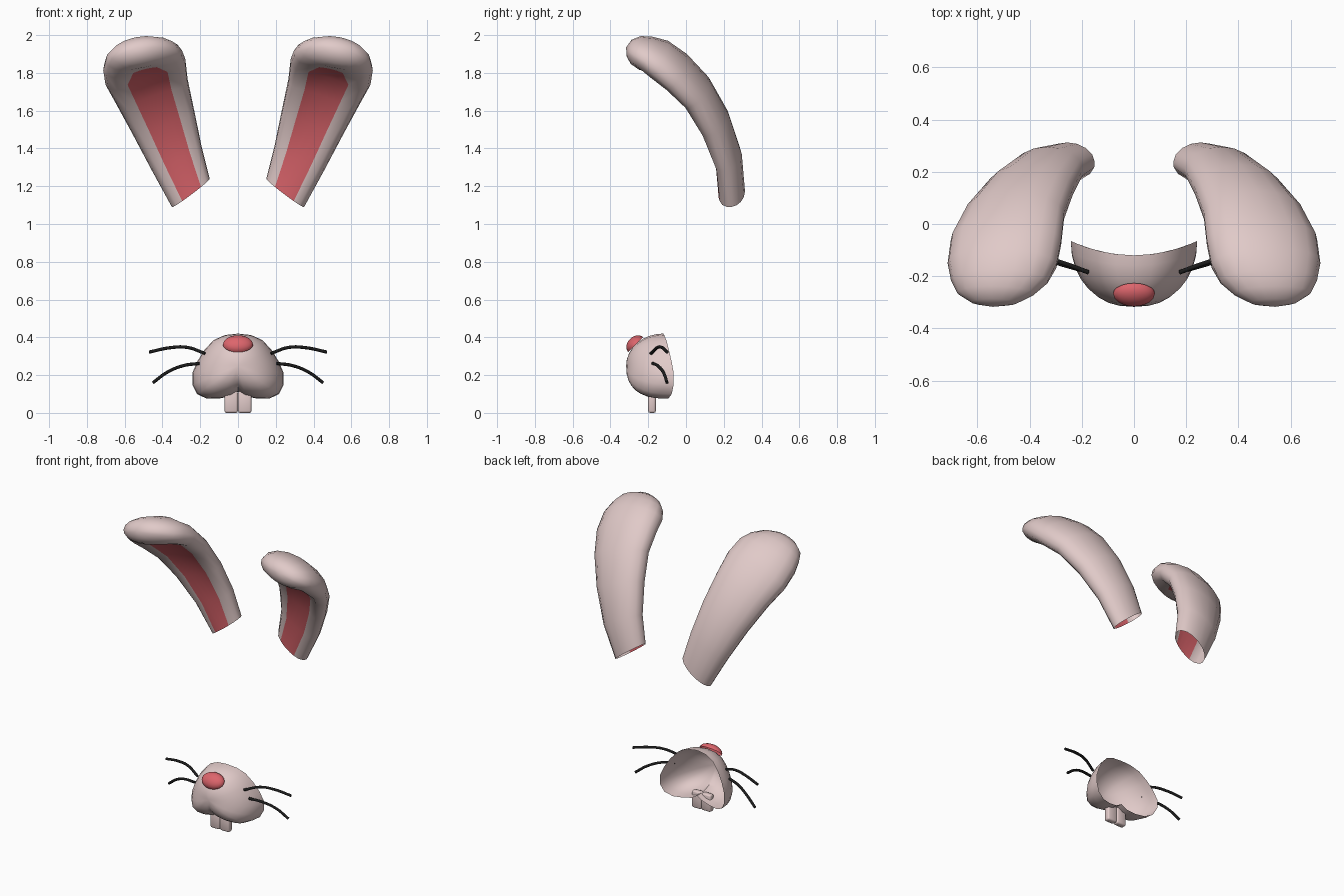
import bpy, bmesh, math
from mathutils import Vector

cube = bpy.data.objects.get("Cube")
if cube:
    bpy.data.objects.remove(cube)


def material(name, r, g, b):
    m = bpy.data.materials.new(name)
    m.use_nodes = True
    m.diffuse_color = (r, g, b, 1)
    bsdf = next(n for n in m.node_tree.nodes if n.type == 'BSDF_PRINCIPLED')
    bsdf.inputs["Base Color"].default_value = (r, g, b, 1)
    return m


FUR = material("pale fur", 0.75, 0.59, 0.58)
PINK = material("rose pink", 0.72, 0.13, 0.15)
BLACK = material("whisker black", 0.012, 0.012, 0.012)


def smooth(obj, angle=50):
    bpy.ops.object.select_all(action='DESELECT')
    obj.select_set(True)
    bpy.context.view_layer.objects.active = obj
    bpy.ops.object.shade_smooth_by_angle(angle=math.radians(angle))


def finish(bm, name, mats, angle=50):
    bmesh.ops.recalc_face_normals(bm, faces=bm.faces)
    mesh = bpy.data.meshes.new(name)
    bm.to_mesh(mesh)
    bm.free()
    for m in mats:
        mesh.materials.append(m)
    obj = bpy.data.objects.new(name, mesh)
    bpy.context.collection.objects.link(obj)
    smooth(obj, angle)
    return obj


def loft(bm, rings, tip, paint=lambda i, k: 0):
    """Skin closed rings in order and close the last one on a tip point."""
    rows = [[bm.verts.new(p) for p in ring] for ring in rings]
    n = len(rows[0])
    for i in range(len(rows) - 1):
        for k in range(n):
            j = (k + 1) % n
            f = bm.faces.new((rows[i][k], rows[i][j], rows[i + 1][j], rows[i + 1][k]))
            f.material_index = paint(i, k)
    end = bm.verts.new(tip)
    for k in range(n):
        bm.faces.new((rows[-1][k], rows[-1][(k + 1) % n], end))


# Ears: shallow-grooved tubes, open at the base, rounded at the tip
# station: centre x, y, z, half width, half thickness, roll, groove depth, floor width
STATIONS = [
    (.25, .238, 1.165, .125, .075, 37, .15, 1),
    (.325, .212, 1.35, .147, .086, 27, .5, 1),
    (.395, .14, 1.54, .175, .096, 22, .8, 1),
    (.455, .045, 1.70, .20, .10, 20, .9, 1),
    (.49, -.06, 1.805, .222, .105, 18, .9, 1),
    (.505, -.15, 1.867, .215, .11, 14, .7, .6),
    (.515, -.215, 1.90, .19, .094, 12, .2, .8),
    (.53, -.265, 1.92, .15, .075, 12, 0, 1),
    (.535, -.30, 1.93, .09, .045, 12, 0, 1),
]
EAR_TIP = (.54, -.317, 1.935)
LIP = [(.96, -.34), (.78, -.58), (.5, -.42), (.25, -.34)]
BACK = [(math.cos(a * math.pi / 8), math.sin(a * math.pi / 8)) for a in range(9)]
SECTION = BACK + [(-u, v) for u, v in LIP] + [(0, -.32)] + LIP[::-1]
FLOOR = len(BACK) + 2


def ear(name, side):
    centres = [Vector(s[:3]) for s in STATIONS] + [Vector(EAR_TIP)]
    rings = []
    for i, (x, y, z, hw, ht, roll, groove, floor) in enumerate(STATIONS):
        along = (centres[i + 1] - centres[max(i - 1, 0)]).normalized()
        a = math.radians(roll)
        across = Vector((math.cos(a), 0, -math.sin(a)))
        out = along.cross(across).normalized()
        ring = []
        for k, (u, v) in enumerate(SECTION):
            if FLOOR <= k <= FLOOR + 4:
                u *= floor
            if v < -.01:
                v = v * groove - math.sqrt(1 - u * u) * (1 - groove)
            p = centres[i] + across * u * hw + out * v * ht
            ring.append((p.x * side, p.y, p.z))
        rings.append(ring)
    bm = bmesh.new()
    loft(bm, rings, (EAR_TIP[0] * side, EAR_TIP[1], EAR_TIP[2]),
         lambda i, k: 1 if i < 5 and FLOOR <= k < FLOOR + 4 else 0)
    finish(bm, name, [FUR, PINK], 75)


ear("left_ear", 1)
ear("right_ear", -1)

# Muzzle: hollow two-cheeked dome, open at the back, fuller towards the chin
HALF = [(0, .42), (.07, .412), (.13, .385), (.18, .33), (.217, .27), (.242, .21),
        (.242, .15), (.217, .10), (.165, .075), (.10, .076), (.04, .088), (0, .112)]
OUTLINE = HALF + [(-x, z) for x, z in HALF[-2:0:-1]]
MID_Z, FRONT_Y, WIDE = .25, -.317, .242
rings = []
for step in range(8):
    t = math.pi / 2 * (1 - step / 8)
    ring = []
    for x, z in OUTLINE:
        drop = min(1, max(0, (.18 - z) / .09))
        power = 2 / (2 + .45 * drop)
        spread, depth = math.sin(t) ** power, math.cos(t) ** power
        rim = -.12 + .055 * (x / WIDE) ** 2
        ring.append((x * spread, rim + (FRONT_Y - rim) * depth,
                     MID_Z + (z - MID_Z) * spread))
    rings.append(ring)
bm = bmesh.new()
loft(bm, rings, (0, FRONT_Y, MID_Z))
finish(bm, "muzzle", [FUR], 60)

# Nose: half ball resting on the muzzle, facing forward and up
bm = bmesh.new()
bmesh.ops.create_uvsphere(bm, u_segments=20, v_segments=12, radius=1)
bmesh.ops.delete(bm, geom=[v for v in bm.verts if v.co.z < -.1], context='VERTS')
nose = finish(bm, "nose", [PINK])
nose.location = (0, -.266, .361)
nose.scale = (.08, .056, .043)
nose.rotation_euler = (math.radians(45), 0, 0)

# Front teeth: a pair of rounded blocks
for name, side in (("left_tooth", 1), ("right_tooth", -1)):
    bm = bmesh.new()
    bmesh.ops.create_cube(bm, size=1)
    for v in bm.verts:
        v.co = (v.co.x * .07 + side * .036, v.co.y * .04 - .18, v.co.z * .115 + .0575)
    bmesh.ops.bevel(bm, geom=bm.edges[:], offset=.01, segments=2, profile=.5,
                    affect='EDGES')
    finish(bm, name, [FUR])

# Whiskers: two thin curved rods on each cheek
WHISKERS = {
    "upper": [(.175, -.185, .315), (.27, -.15, .347), (.36, -.125, .345), (.47, -.10, .322)],
    "lower": [(.205, -.175, .262), (.29, -.15, .25), (.375, -.12, .215), (.45, -.10, .16)],
}
for side_name, side in (("left", 1), ("right", -1)):
    for level, points in WHISKERS.items():
        curve = bpy.data.curves.new("whisker", 'CURVE')
        curve.dimensions = '3D'
        curve.bevel_depth = .0085
        curve.bevel_resolution = 2
        curve.use_fill_caps = True
        curve.resolution_u = 5
        spline = curve.splines.new('BEZIER')
        spline.bezier_points.add(len(points) - 1)
        for bp, (x, y, z) in zip(spline.bezier_points, points):
            bp.co = (x * side, y, z)
            bp.handle_left_type = bp.handle_right_type = 'AUTO'
        curve.materials.append(BLACK)
        whisker = bpy.data.objects.new(f"{side_name}_{level}_whisker", curve)
        bpy.context.collection.objects.link(whisker)
        bpy.ops.object.select_all(action='DESELECT')
        whisker.select_set(True)
        bpy.context.view_layer.objects.active = whisker
        bpy.ops.object.convert(target='MESH')
        smooth(bpy.context.object)
